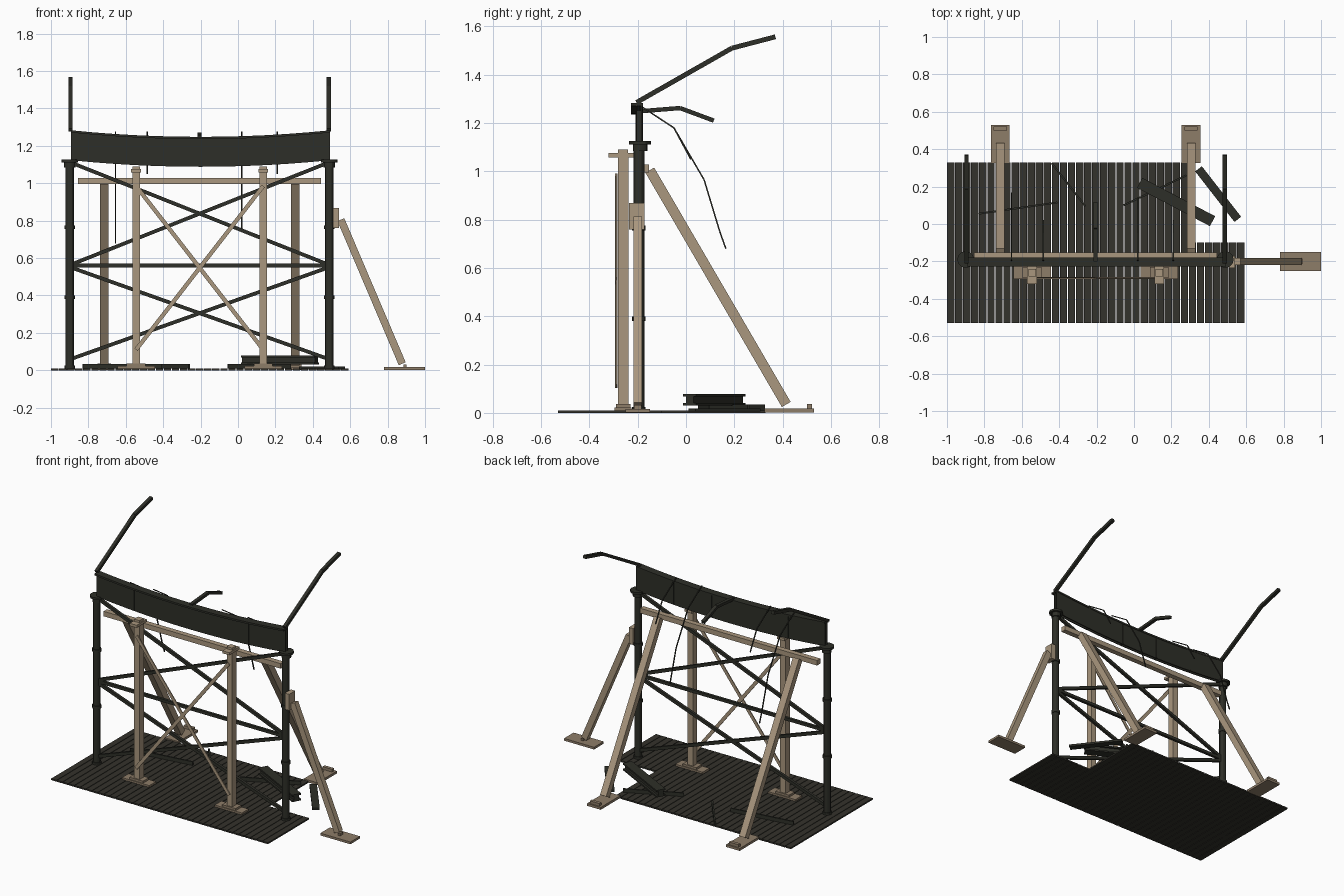
import bpy, bmesh, math
from mathutils import Vector, Matrix

cube = bpy.data.objects.get("Cube")
if cube:
    bpy.data.objects.remove(cube)


def material(name, rgb):
    m = bpy.data.materials.new(name)
    m.use_nodes = True
    m.diffuse_color = (*rgb, 1)
    m.node_tree.nodes["Principled BSDF"].inputs["Base Color"].default_value = (*rgb, 1)
    return m


STEEL = material("dark steel", (0.027, 0.028, 0.021))
DECK = material("dark planks", (0.034, 0.032, 0.025))
WOOD = material("pale timber", (0.40, 0.31, 0.21))
FOOT = material("weathered timber", (0.27, 0.205, 0.14))


def finish(name, bm, mat):
    bmesh.ops.recalc_face_normals(bm, faces=bm.faces)
    me = bpy.data.meshes.new(name)
    bm.to_mesh(me)
    bm.free()
    me.materials.append(mat)
    ob = bpy.data.objects.new(name, me)
    bpy.context.collection.objects.link(ob)
    return ob


def add_box(bm, lo, hi):
    lo, hi = Vector(lo), Vector(hi)
    mat = Matrix.Translation((lo + hi) / 2) @ Matrix.Diagonal((*(hi - lo), 1))
    bmesh.ops.create_cube(bm, size=1, matrix=mat)


def add_bar(bm, a, b, w, h):
    """Rectangular bar from a to b: w sideways, h across."""
    a, b = Vector(a), Vector(b)
    d = (b - a).normalized()
    up = Vector((0, 0, 1)) if abs(d.z) < 0.98 else Vector((0, 1, 0))
    side = d.cross(up).normalized()
    rot = Matrix((side, d, side.cross(d))).transposed().to_4x4()
    mat = Matrix.Translation((a + b) / 2) @ rot @ Matrix.Diagonal((w, (b - a).length, h, 1))
    bmesh.ops.create_cube(bm, size=1, matrix=mat)


def boxes(name, mat, *spans):
    bm = bmesh.new()
    for lo, hi in spans:
        add_box(bm, lo, hi)
    return finish(name, bm, mat)


def bars(name, mat, w, h, *paths):
    bm = bmesh.new()
    for path in paths:
        for a, b in zip(path, path[1:]):
            add_bar(bm, a, b, w, h)
    return finish(name, bm, mat)


def add_disc(bm, x, y, z0, z1, r, sides=12):
    bmesh.ops.create_cone(bm, cap_ends=True, segments=sides, radius1=r, radius2=r,
                          depth=z1 - z0, matrix=Matrix.Translation((x, y, (z0 + z1) / 2)))


# Plank deck with a broken back corner
bm = bmesh.new()
count = 37
pitch = 1.595 / count
for i in range(count):
    x = -1 + i * pitch
    back = 0.33 if x < 0.29 else -0.1
    add_box(bm, (x, -0.53, 0), (x + pitch - 0.004, back, 0.01))
finish("deck_planks", bm, DECK)

# Steel columns with collars, base and cap
for side, x in (("right", -0.9), ("left", 0.488)):
    bm = bmesh.new()
    add_disc(bm, x, -0.195, 0, 1.12, 0.023)
    for z in (0.015, 0.39, 0.765):
        add_disc(bm, x, -0.195, z - 0.01, z + 0.01, 0.028)
    add_disc(bm, x, -0.19, 1.112, 1.126, 0.045)
    add_disc(bm, x, -0.19, 1.085, 1.112, 0.03)
    ob = finish(side + "_column", bm, STEEL)
    bpy.context.view_layer.objects.active = ob
    ob.select_set(True)
    bpy.ops.object.shade_smooth_by_angle()
    ob.select_set(False)

# Sagging girder: two web plates, a top flange and stiffeners
XC, HALF = -0.2, 0.693


def sag(x):
    return 0.035 * ((x - XC) / HALF) ** 2


def sagging_plate(name, y0, y1, z0, z1, steps=12):
    bm = bmesh.new()
    rings = []
    for i in range(steps + 1):
        x = XC + HALF * (2 * i / steps - 1)
        s = sag(x)
        rings.append([bm.verts.new((x, y, z + s))
                      for y, z in ((y0, z0), (y1, z0), (y1, z1), (y0, z1))])
    for a, b in zip(rings, rings[1:]):
        for k in range(4):
            n = (k + 1) % 4
            bm.faces.new((a[k], a[n], b[n], b[k]))
    bm.faces.new(rings[0])
    bm.faces.new(rings[-1])
    return finish(name, bm, STEEL)


sagging_plate("girder_front_web", -0.207, -0.202, 1.088, 1.24)
sagging_plate("girder_back_web", -0.186, -0.181, 1.088, 1.24)
sagging_plate("girder_top_flange", -0.228, -0.178, 1.236, 1.248)
bm = bmesh.new()
for x in (-0.62, -0.34, -0.06, 0.22):
    add_box(bm, (x - 0.004, -0.209, 1.09 + sag(x)), (x + 0.004, -0.178, 1.236 + sag(x)))
finish("girder_stiffeners", bm, STEEL)

# Bent arms rising from the girder
for side, x in (("right", -0.895), ("left", 0.485)):
    bars(side + "_arm", STEEL, 0.022, 0.02,
         [(x, -0.205, 1.285), (x, 0.19, 1.51), (x, 0.37, 1.557)])
bars("middle_arm", STEEL, 0.022, 0.018,
     [(-0.205, -0.2, 1.248), (-0.205, -0.025, 1.262), (-0.205, 0.115, 1.21)])

# Hanging cables, two long and two short
curve = [(-0.195, 1.275), (-0.05, 1.18), (0.075, 0.965), (0.14, 0.75), (0.165, 0.68)]
for i, (x, n) in enumerate(((-0.655, 5), (0.02, 4), (-0.485, 2), (0.21, 2))):
    pts = [(x, y, z) for y, z in curve[:n]]
    if n == 2:
        pts.append((x, 0.02, 1.05))
    bars(f"cable_{i + 1}", STEEL, 0.006, 0.006, pts)

# Steel cross bracing between the columns
xl, xr, yb = -0.88, 0.47, -0.195
bars("steel_braces", STEEL, 0.018, 0.02,
     [(xl, yb, 0.57), (xr, yb, 1.105)], [(xl, yb, 1.105), (xr, yb, 0.57)],
     [(xl, yb, 0.56), (xr, yb, 0.56)],
     [(xl, yb, 0.065), (xr, yb, 0.545)], [(xl, yb, 0.545), (xr, yb, 0.065)])

# Timber front posts with heads and feet
for side, x in (("right", -0.545), ("left", 0.135)):
    boxes(side + "_timber_post", WOOD,
          ((x - 0.02, -0.282, 0.03), (x + 0.02, -0.238, 1.06)),
          ((x - 0.026, -0.32, 1.058), (x + 0.026, -0.215, 1.075)),
          ((x - 0.02, -0.282, 1.075), (x + 0.02, -0.24, 1.09)))
    boxes(side + "_post_foot", FOOT,
          ((x - 0.1, -0.295, 0.008), (x + 0.1, -0.225, 0.022)),
          ((x - 0.05, -0.29, 0.022), (x + 0.05, -0.23, 0.036)))

# Timber cross braces on the post fronts, and the long rail
bars("timber_braces", WOOD, 0.006, 0.022,
     [(-0.545, -0.286, 0.985), (0.135, -0.286, 0.11)],
     [(-0.545, -0.291, 0.11), (0.135, -0.291, 0.985)])
boxes("timber_rail", WOOD, ((-0.855, -0.188, 0.995), (0.445, -0.153, 1.028)))

# Raking struts at the back
for side, x in (("right", -0.715), ("left", 0.305)):
    bars(side + "_back_strut", WOOD, 0.045, 0.042, [(x, -0.15, 1.005), (x, 0.415, 0.035)])
    boxes(side + "_strut_foot", FOOT,
          ((x - 0.05, 0.325, 0.002), (x + 0.05, 0.53, 0.018)),
          ((x - 0.035, 0.5, 0.018), (x + 0.035, 0.522, 0.036)))

# Raking strut on the left side
bars("side_strut", WOOD, 0.036, 0.04, [(0.55, -0.2, 0.805), (0.878, -0.2, 0.035)])
boxes("side_strut_block", WOOD, ((0.508, -0.235, 0.76), (0.54, -0.172, 0.868)))
boxes("side_strut_foot", FOOT, ((0.78, -0.25, 0.002), (1.0, -0.15, 0.017)),
      ((0.885, -0.215, 0.017), (0.9, -0.185, 0.032)))

# Fallen steel: a broken girder length, a loose bar and rods
a, b = Vector((0.03, 0.22, 0)), Vector((0.42, 0.015, 0))
bm = bmesh.new()
for z, w, h in ((0.073, 0.06, 0.01), (0.054, 0.035, 0.032), (0.036, 0.06, 0.01)):
    up = Vector((0, 0, z))
    add_bar(bm, a + up, b + up, w, h)
finish("fallen_girder", bm, STEEL)
bars("fallen_bar", STEEL, 0.045, 0.014, [(0.345, 0.295, 0.012), (0.555, 0.025, 0.012)])
bars("fallen_rods", STEEL, 0.01, 0.024,
     [(-0.83, 0.055, 0.022), (-0.41, 0.115, 0.022)],
     [(-0.44, 0.325, 0.022), (-0.26, 0.095, 0.022)],
     [(-0.055, 0.1, 0.022), (0.28, 0.26, 0.022)])
